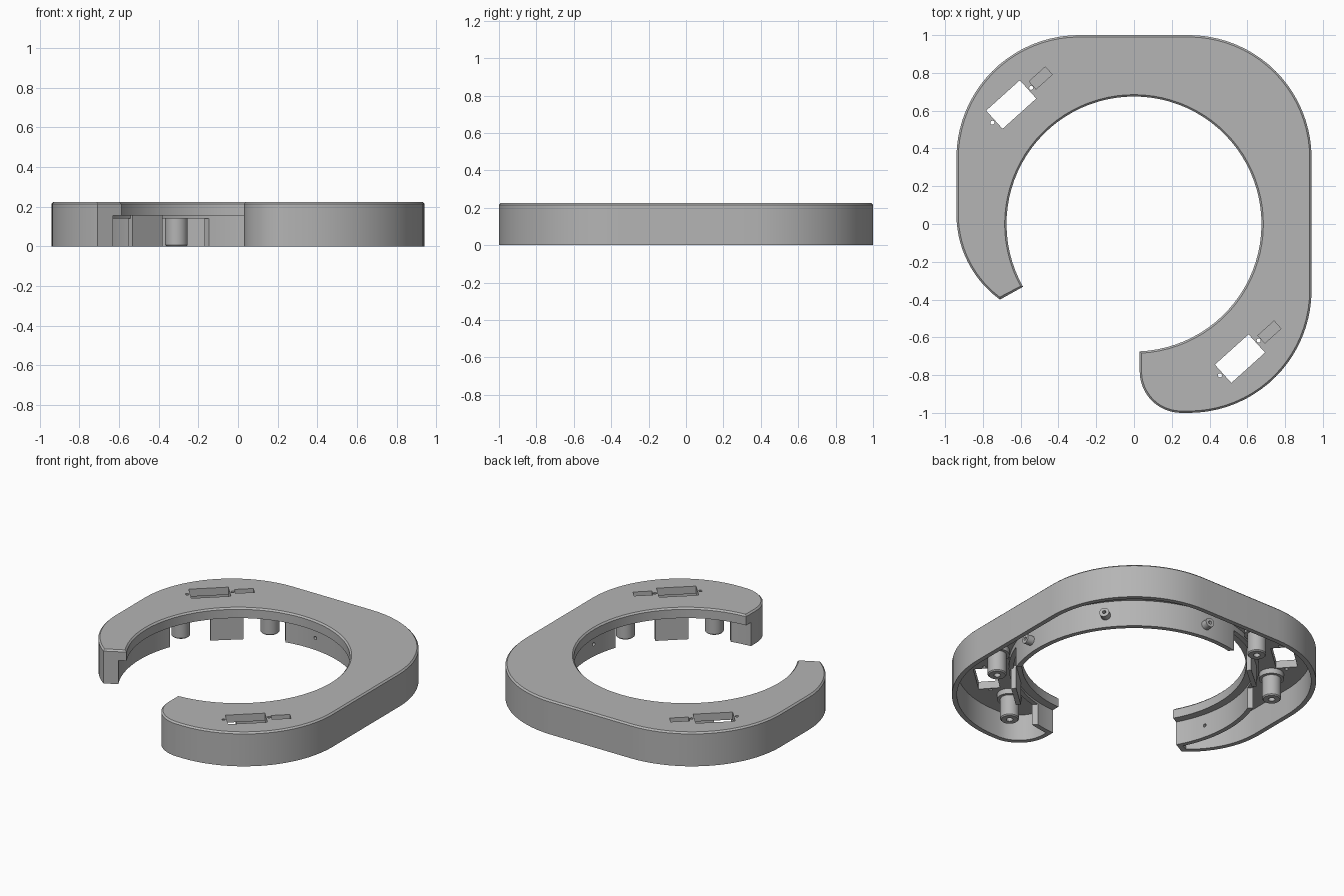
import bpy, bmesh
from math import sin, cos, asin, radians, degrees, pi
from mathutils import Matrix, Vector

if "Cube" in bpy.data.objects:
    bpy.data.objects.remove(bpy.data.objects["Cube"], do_unlink=True)

grey = bpy.data.materials.new("plain_grey")
grey.use_nodes = True
grey.diffuse_color = (0.46, 0.46, 0.46, 1)
grey.node_tree.nodes["Principled BSDF"].inputs["Base Color"].default_value = (0.46, 0.46, 0.46, 1)

HEIGHT, CEILING, LIP, GAP_TOP = 0.225, 0.175, 0.157, 0.14


def finish(name, bm):
    bmesh.ops.recalc_face_normals(bm, faces=bm.faces)
    mesh = bpy.data.meshes.new(name)
    bm.to_mesh(mesh)
    bm.free()
    mesh.materials.append(grey)
    ob = bpy.data.objects.new(name, mesh)
    bpy.context.collection.objects.link(ob)
    return ob


def arc(cx, cy, r, a, b, n):
    return [(cx + r * cos(radians(a + (b - a) * i / n)),
             cy + r * sin(radians(a + (b - a) * i / n))) for i in range(n + 1)]


def outline(inset, inner_r):
    """Open ring: rounded outside, round inside, both ends inset alike."""
    pts = arc(0.25, -0.78, 0.22 - inset, 180, 270, 12)
    pts += arc(0.29, -0.35, 0.65 - inset, 270, 360, 20)
    pts += arc(0.29, 0.35, 0.65 - inset, 0, 90, 20)
    pts += arc(-0.29, 0.35, 0.65 - inset, 90, 180, 20)
    pts += arc(-0.385, 0.05, 0.555 - inset, 180, 234.2 - inset * 90, 14)
    end = -90 + degrees(asin((0.03 + inset) / inner_r))
    return pts + arc(0, 0, inner_r, 209.5 - inset * 80, end, 72)


def loft(name, layers):
    """Solid through (points, z) layers of equal length."""
    bm = bmesh.new()
    rings = [[bm.verts.new((x, y, z)) for x, y in pts] for pts, z in layers]
    n = len(rings[0])
    for low, high in zip(rings, rings[1:]):
        for i in range(n):
            j = (i + 1) % n
            bm.faces.new((low[i], low[j], high[j], high[i]))
    bm.faces.new(rings[0][::-1])
    bm.faces.new(rings[-1])
    return finish(name, bm)


def prism(name, pts, z0, z1):
    return loft(name, [(pts, z0), (pts, z1)])


def local(angle, along, out):
    """Point given by distance outward at an angle and along the tangent."""
    a = radians(angle)
    return out * cos(a) + along * sin(a), out * sin(a) - along * cos(a)


def block(name, angle, along, out, size_along, size_out, z0, z1):
    pts = [local(angle, along + sx * size_along / 2, out + sy * size_out / 2)
           for sx, sy in ((-1, -1), (1, -1), (1, 1), (-1, 1))]
    return prism(name, pts, z0, z1)


def rod(name, angle, r0, r1, radius, z):
    """Cylinder lying along a radius of the ring."""
    bm = bmesh.new()
    d = Vector((cos(radians(angle)), sin(radians(angle)), 0))
    place = Matrix.Translation(d * (r0 + r1) / 2 + Vector((0, 0, z))) @ d.to_track_quat('Z', 'Y').to_matrix().to_4x4()
    bmesh.ops.create_cone(bm, cap_ends=True, segments=20, radius1=radius, radius2=radius,
                          depth=r1 - r0, matrix=place)
    return finish(name, bm)


def cut(target, cutter):
    cutter.hide_render = True
    mod = target.modifiers.new("cut", 'BOOLEAN')
    mod.operation = 'DIFFERENCE'
    mod.solver = 'EXACT'
    mod.object = cutter
    bpy.context.view_layer.objects.active = target
    bpy.ops.object.modifier_apply(modifier=mod.name)
    bpy.data.objects.remove(cutter, do_unlink=True)


def smooth(ob):
    bpy.ops.object.select_all(action='DESELECT')
    ob.select_set(True)
    bpy.context.view_layer.objects.active = ob
    bpy.ops.object.shade_smooth_by_angle(angle=radians(30))


# Housing: chamfered ring, hollow from below, recessed under the inner lip
edge = 0.01
full = outline(0, 0.675)
housing = loft("housing", [(full, 0), (full, HEIGHT - edge), (outline(edge, 0.675 + edge), HEIGHT)])
cut(housing, prism("cavity", outline(0.03, 0.755), -0.1, CEILING))
cut(housing, prism("lip_recess", arc(0, 0, 0.725, 0, 357, 119), -0.1, LIP))

# Two stations: wall opening, window, shallow slot and pin holes
STATIONS = ((130.5, 132, 1), (312, 312, -1))
for angle, window_angle, side in STATIONS:
    cut(housing, block("wall_gap", angle, 0, 0.63, 0.7, 0.28, -0.1, GAP_TOP))
    mid = -0.06 * side
    cut(housing, block("window", window_angle, mid, 0.905, 0.24, 0.13, 0.1, 0.3))
    cut(housing, block("slot", window_angle, 0.15 * side, 0.905, 0.115, 0.055, HEIGHT - 0.03, 0.3))
    for shift in (-0.138, 0.138):
        x, y = local(window_angle, mid + shift, 0.90)
        cut(housing, prism("pin_hole", arc(x, y, 0.011, 0, 330, 11), 0.1, 0.3))

# Small screw bosses on the inner wall, with holes through the wall
for i, angle in enumerate((-5, 37, 85, 194)):
    boss = rod(f"wall_boss_{i + 1}", angle, 0.745, 0.80, 0.03, 0.08)
    for part in (housing, boss):
        cut(part, rod("screw_hole", angle, 0.6, 0.85, 0.011, 0.08))
    smooth(boss)
smooth(housing)


def post(name, x, y):
    """Hollow-ended post hanging from the ceiling, with a collar at its root."""
    profile = ((0, 0.06), (0.02, 0.06), (0.02, 0.0), (0.05, 0.0), (0.057, 0.007),
               (0.057, GAP_TOP), (0.075, GAP_TOP), (0.075, CEILING + 0.005), (0, CEILING + 0.005))
    bm = bmesh.new()
    verts = [bm.verts.new((r, 0, z)) for r, z in profile]
    edges = [bm.edges.new(p) for p in zip(verts, verts[1:])]
    bmesh.ops.spin(bm, geom=verts + edges, cent=(0, 0, 0), axis=(0, 0, 1),
                   angle=2 * pi, steps=32)
    bmesh.ops.remove_doubles(bm, verts=bm.verts, dist=0.0005)
    bmesh.ops.translate(bm, verts=bm.verts, vec=(x, y, 0))
    smooth(finish(name, bm))


# Posts and the shield plate of each station
for (angle, _, side), place in zip(STATIONS, ("back", "front")):
    for shift, hand in ((-0.27, "a"), (0.27, "b")):
        post(f"{place}_post_{hand}", *local(angle, shift, 0.795))
    block(f"{place}_shield", angle, 0, 0.718, 0.20, 0.03, 0, CEILING + 0.005)
